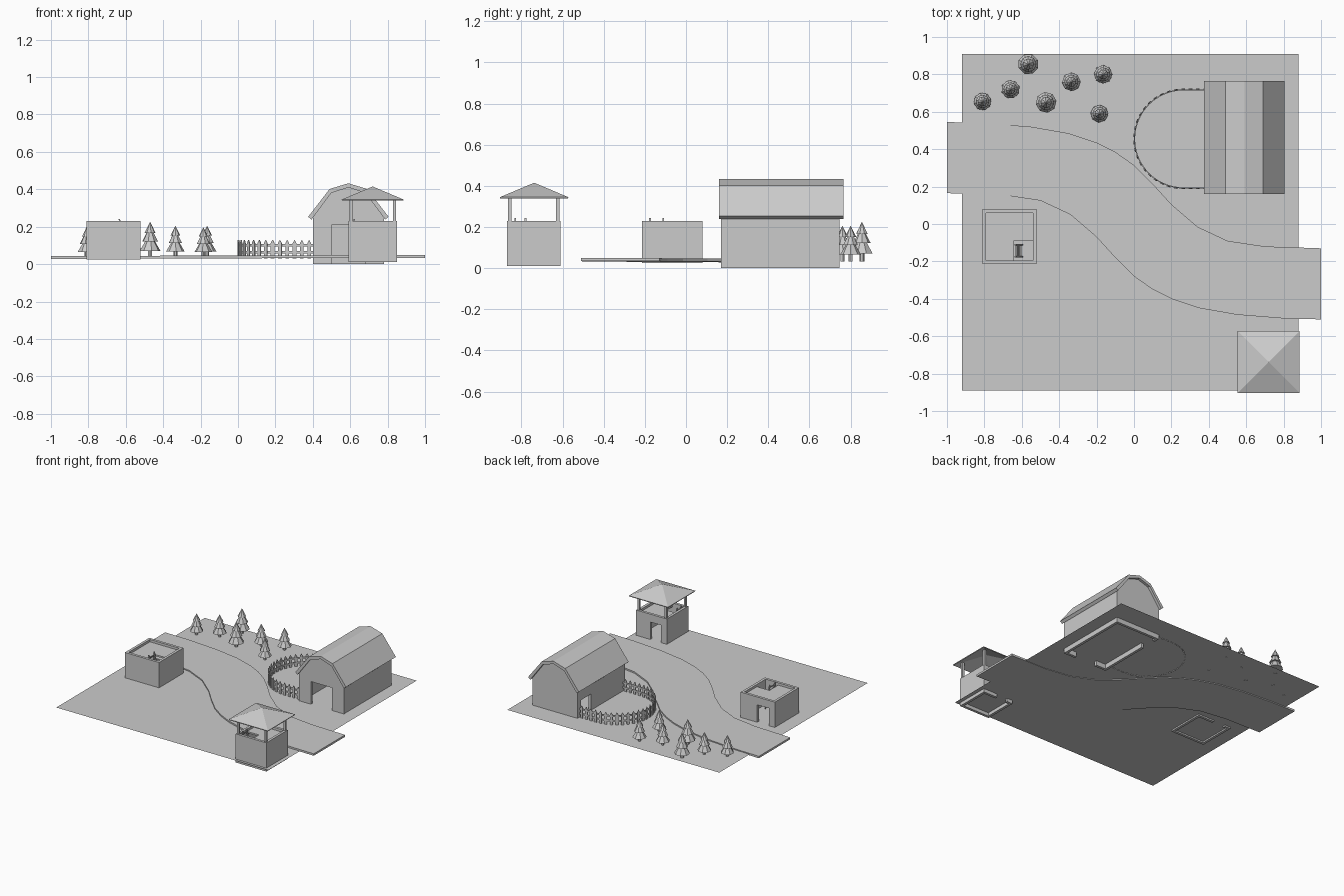
import bpy, bmesh, math
from mathutils import Vector, Matrix

old = bpy.data.objects.get("Cube")
if old:
    bpy.data.objects.remove(old)

grey = bpy.data.materials.new("plain grey")
grey.use_nodes = True
grey.diffuse_color = (0.6, 0.6, 0.6, 1)
grey.node_tree.nodes["Principled BSDF"].inputs["Base Color"].default_value = (0.6, 0.6, 0.6, 1)

GROUND = 0.036


def finish(name, bm):
    bmesh.ops.recalc_face_normals(bm, faces=bm.faces)
    mesh = bpy.data.meshes.new(name)
    bm.to_mesh(mesh)
    bm.free()
    mesh.materials.append(grey)
    obj = bpy.data.objects.new(name, mesh)
    bpy.context.collection.objects.link(obj)
    return obj


def add_prism(bm, pts, axis, a, b, matrix=None):
    """Extrude a 2D outline along an axis from a to b."""
    def place(p, t):
        v = {"x": (t, *p), "y": (p[0], t, p[1]), "z": (*p, t)}[axis]
        return matrix @ Vector(v) if matrix else Vector(v)
    lo = [bm.verts.new(place(p, a)) for p in pts]
    hi = [bm.verts.new(place(p, b)) for p in pts]
    bm.faces.new(lo)
    bm.faces.new(hi[::-1])
    for i in range(len(pts)):
        j = (i + 1) % len(pts)
        bm.faces.new((lo[i], lo[j], hi[j], hi[i]))


def add_box(bm, x0, x1, y0, y1, z0, z1):
    add_prism(bm, [(x0, y0), (x1, y0), (x1, y1), (x0, y1)], "z", z0, z1)


def doorway(lo, hi, d0, d1, top, z0, upper):
    """Wall outline with a door notch, closed by the upper points."""
    return [(lo, z0), (d0, z0), (d0, top), (d1, top), (d1, z0), (hi, z0)] + upper


# Ground sheet
bm = bmesh.new()
bm.faces.new([bm.verts.new((x, y, GROUND)) for x, y in
              ((-0.92, -0.89), (0.88, -0.89), (0.88, 0.91), (-0.92, 0.91))])
finish("ground", bm)

# Winding road: one edge is the other turned half a turn
edge = [(-1, 0.165), (-0.7, 0.155), (-0.5, 0.125), (-0.34, 0.05), (-0.2, -0.07), (-0.1, -0.18),
        (0, -0.28), (0.1, -0.35), (0.2, -0.4), (0.35, -0.45), (0.55, -0.485), (0.8, -0.505), (1, -0.51)]
road = edge + [(-x, 0.035 - y) for x, y in edge]
bm = bmesh.new()
add_prism(bm, road, "z", 0.031, 0.046)
for v in bm.verts:
    v.co.z += 0.003 * v.co.x
finish("road", bm)

# Barn walls
X0, X1, Y0, Y1, T = 0.40, 0.78, 0.17, 0.745, 0.02
gable = [(X1, 0.26), (0.685, 0.385), (0.59, 0.415), (0.495, 0.385), (X0, 0.26)]
bm = bmesh.new()
add_prism(bm, doorway(X0, X1, 0.50, 0.68, 0.21, 0, gable), "y", Y0, Y0 + T)
add_prism(bm, [(X0, 0), (X1, 0)] + gable, "y", Y1 - T, Y1)
add_box(bm, X1 - T, X1, Y0 + T, Y1 - T, 0, 0.26)
side_top = [(Y1 - T, 0.26), (Y0 + T, 0.26)]
add_prism(bm, doorway(Y0 + T, Y1 - T, 0.58, 0.70, 0.16, 0, side_top), "x", X0, X0 + T)
finish("barn_walls", bm)

# Barn roof: folded band with thickness
outer = [(0.375, 0.253), (0.49, 0.402), (0.59, 0.432), (0.69, 0.402), (0.805, 0.253)]
inner = [(0.787, 0.238), (0.682, 0.38), (0.59, 0.41), (0.498, 0.38), (0.393, 0.238)]
bm = bmesh.new()
add_prism(bm, outer + inner, "y", 0.16, 0.765)
finish("barn_roof", bm)

# Pen fence: straight, half circle, straight
cx, cy, R = 0.265, 0.455, 0.262


def fence_path(offset, s):
    """Point and heading at distance s along the fence."""
    straight, arc = 0.135, math.pi * R
    r = R + offset
    if s < straight:
        return (0.40 - s, cy + r), math.pi
    if s < straight + arc:
        a = math.pi / 2 + (s - straight) / R
        return (cx + r * math.cos(a), cy + r * math.sin(a)), a + math.pi / 2
    return (cx + s - straight - arc, cy - r), 0.0


length = 0.27 + math.pi * R
stops = [length * i / 48 for i in range(49)]
bm = bmesh.new()
band = [fence_path(0.003, s)[0] for s in stops] + [fence_path(-0.003, s)[0] for s in reversed(stops)]
for z in (0.058, 0.094):
    add_prism(bm, band, "z", z, z + 0.013)
finish("fence_rails", bm)

bm = bmesh.new()
picket = [(-0.01, 0.031), (0.01, 0.031), (0.01, 0.112), (0, 0.13), (-0.01, 0.112)]
count = 28
for i in range(count):
    (x, y), heading = fence_path(0.004, length * (i + 0.5) / count)
    spin = Matrix.Translation((x, y, 0)) @ Matrix.Rotation(heading, 4, "Z")
    add_prism(bm, picket, "y", -0.003, 0.003, spin)
finish("fence_pickets", bm)


# Small block buildings with a flat deck, hatch and ladder
def block_building(name, x0, x1, y0, y1, z0, top, door, hatch):
    t = 0.02
    deck = top - 0.018
    hx0, hx1, hy0, hy1 = hatch
    bm = bmesh.new()
    add_box(bm, x0, x1, y0, y0 + t, z0, top)
    add_box(bm, x0, x0 + t, y0 + t, y1 - t, z0, top)
    add_box(bm, x1 - t, x1, y0 + t, y1 - t, z0, top)
    add_prism(bm, doorway(x0, x1, *door, 0.17, z0, [(x1, top), (x0, top)]), "y", y1 - t, y1)
    finish(name + "_walls", bm)
    # deck around the hatch
    bm = bmesh.new()
    ix0, ix1, iy0, iy1 = x0 + t, x1 - t, y0 + t, y1 - t
    for x_a, x_b, y_a, y_b in ((ix0, hx0, iy0, iy1), (hx1, ix1, iy0, iy1),
                               (hx0, hx1, iy0, hy0), (hx0, hx1, hy1, iy1)):
        if x_b > x_a and y_b > y_a:
            add_box(bm, x_a, x_b, y_a, y_b, deck - 0.012, deck)
    finish(name + "_deck", bm)
    # leaning ladder through the hatch
    bm = bmesh.new()
    lean = Matrix.Translation((hx0 + 0.01, 0, top + 0.012)) @ Matrix.Rotation(-0.2, 4, "Y")
    span = GROUND - top
    ly0, ly1 = hy0 + 0.02, hy1 - 0.02
    for y in (ly0, ly1):
        add_prism(bm, [(-0.004, y - 0.004), (0.004, y - 0.004), (0.004, y + 0.004), (-0.004, y + 0.004)],
                  "z", span, 0, lean)
    for i in range(6):
        z = span * (i + 0.8) / 6.5
        add_prism(bm, [(-0.003, z), (0.003, z), (0.003, z + 0.006), (-0.003, z + 0.006)],
                  "y", ly0, ly1, lean)
    finish(name + "_ladder", bm)


block_building("hut", -0.81, -0.52, -0.215, 0.08, 0.025, 0.23, (-0.76, -0.66), (-0.645, -0.54, -0.195, -0.09))
block_building("tower", 0.59, 0.85, -0.87, -0.61, 0.01, 0.23, (0.64, 0.73), (0.61, 0.71, -0.85, -0.76))

# Tower posts
bm = bmesh.new()
for sx in (-1, 1):
    for sy in (-1, 1):
        px, py = 0.72 + 0.116 * sx, -0.74 + 0.116 * sy
        add_box(bm, px - 0.008, px + 0.008, py - 0.008, py + 0.008, 0.2, 0.355)
finish("tower_posts", bm)

# Tower roof: hollow pyramid
bm = bmesh.new()
bmesh.ops.create_cone(bm, cap_ends=False, segments=4, radius1=0.166 * math.sqrt(2), radius2=0, depth=0.07,
                      matrix=Matrix.Translation((0.72, -0.738, 0.38)) @ Matrix.Rotation(math.pi / 4, 4, "Z"))
bmesh.ops.remove_doubles(bm, verts=bm.verts, dist=0.0001)
roof = finish("tower_roof", bm)
shell = roof.modifiers.new("thickness", "SOLIDIFY")
shell.thickness = 0.006
shell.offset = -1

# Fir trees: trunk and three stacked tiers
tree_bm = bmesh.new()
tiers = ((6, 0.012, 0.012, -0.003, 0.05), (8, 0.056, 0.018, 0.035, 0.10),
         (8, 0.043, 0.012, 0.085, 0.145), (8, 0.03, 0.0, 0.13, 0.19))
for i, (sides, r1, r2, z0, z1) in enumerate(tiers):
    bmesh.ops.create_cone(tree_bm, cap_ends=True, segments=sides, radius1=r1, radius2=r2, depth=z1 - z0,
                          matrix=Matrix.Translation((0, 0, (z0 + z1) / 2)) @ Matrix.Rotation(i * 0.4, 4, "Z"))
bmesh.ops.remove_doubles(tree_bm, verts=tree_bm.verts, dist=0.0001)
first = finish("fir_tree", tree_bm)
spots = ((-0.565, 0.855, 1.0), (-0.66, 0.72, 0.89), (-0.81, 0.655, 0.85), (-0.47, 0.65, 1.0),
         (-0.335, 0.76, 0.89), (-0.165, 0.80, 0.89), (-0.185, 0.59, 0.85))
for i, (x, y, s) in enumerate(spots):
    tree = first
    if i:
        tree = bpy.data.objects.new("fir_tree", first.data)
        bpy.context.collection.objects.link(tree)
    tree.location = (x, y, GROUND)
    tree.scale = (s, s, s)
    tree.rotation_euler.z = i * 0.7
